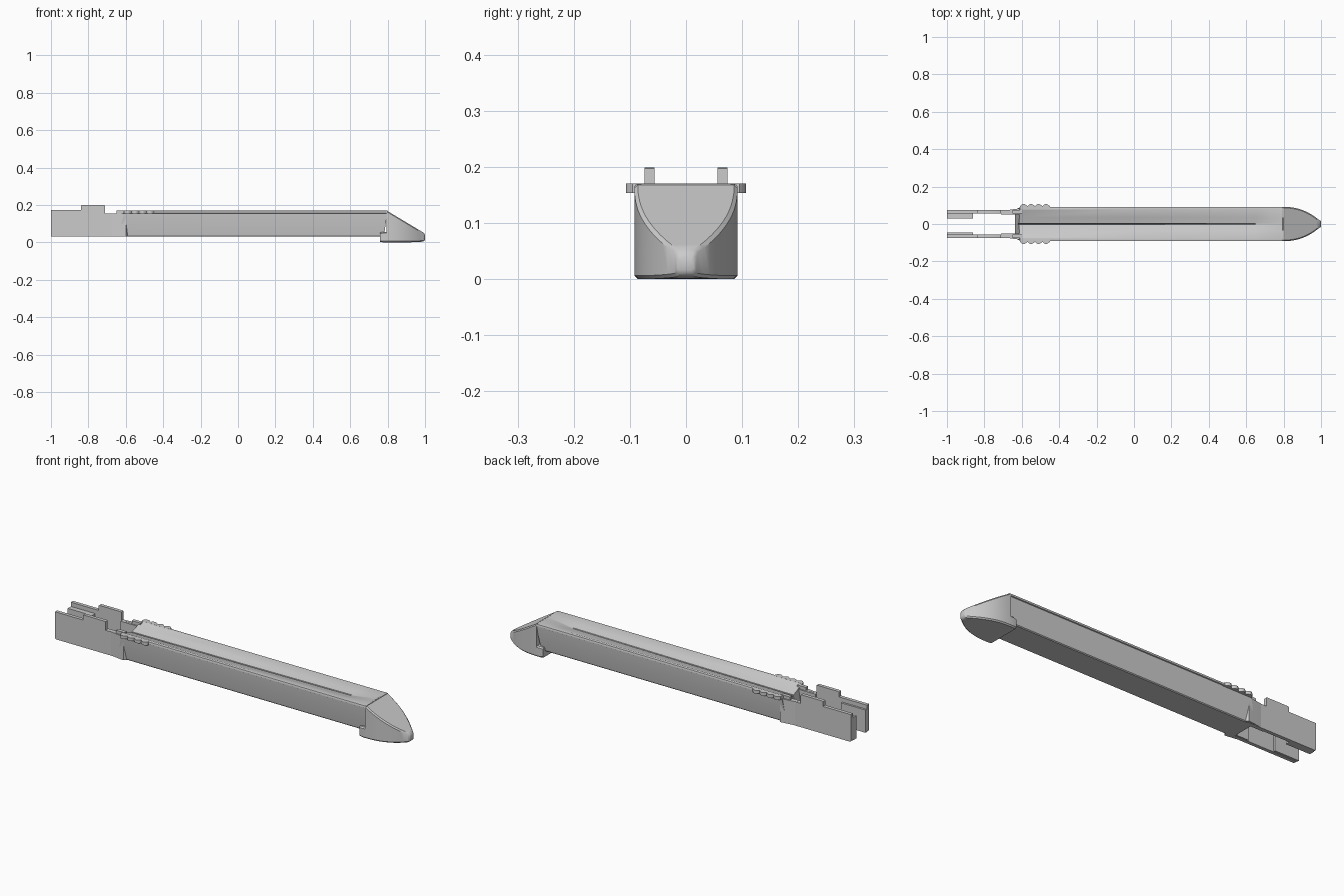
import bpy, bmesh, math

if "Cube" in bpy.data.objects:
    bpy.data.objects.remove(bpy.data.objects["Cube"])


def loft(name, sections, angle=30):
    """Skin closed rings of equal length and cap both ends."""
    bm = bmesh.new()
    rings = [[bm.verts.new(p) for p in s] for s in sections]
    n = len(rings[0])
    for a, b in zip(rings, rings[1:]):
        for i in range(n):
            j = (i + 1) % n
            bm.faces.new((a[i], a[j], b[j], b[i]))
    bm.faces.new(rings[0][::-1])
    bm.faces.new(rings[-1])
    bmesh.ops.recalc_face_normals(bm, faces=bm.faces)
    me = bpy.data.meshes.new(name)
    bm.to_mesh(me)
    bm.free()
    ob = bpy.data.objects.new(name, me)
    bpy.context.collection.objects.link(ob)
    bpy.ops.object.select_all(action='DESELECT')
    ob.select_set(True)
    bpy.context.view_layer.objects.active = ob
    bpy.ops.object.shade_smooth_by_angle(angle=math.radians(angle))
    return ob


def prism_y(name, profile, y0, y1, angle=30):
    """Extrude an x-z outline along y."""
    return loft(name, [[(x, y, z) for x, z in profile] for y in (y0, y1)], angle)


def prism_z(name, profile, z0, z1, angle=30):
    """Extrude an x-y outline along z."""
    return loft(name, [[(x, y, z) for x, y in profile] for z in (z0, z1)], angle)


def box(name, x0, x1, y0, y1, z0, z1):
    return prism_z(name, [(x0, y0), (x1, y0), (x1, y1), (x0, y1)], z0, z1)


# Long body: overhanging lip, tapered sides, shallow valley with a narrow slot
def body_ring(x, dip, slot, low_x):
    half = [(0.004, 0.170 - dip), (0.035, 0.170 - dip * 0.65),
            (0.078, 0.170), (0.090, 0.168), (0.092, 0.164), (0.092, 0.157),
            (0.087, 0.155), (0.083, 0.100), (0.072, 0.034), (0.068, 0.030)]
    left = [(-y, z) for y, z in reversed(half)]
    ring = half + left + [(0, 0.170 - dip - slot)]
    return [(low_x + (x - low_x) * (z - 0.03) / 0.14, y, z) for y, z in ring]


loft("long_body", [body_ring(-0.61, 0.028, 0.05, -0.635),
                   body_ring(0.0, 0.024, 0.02, 0.0),
                   body_ring(0.65, 0.018, 0.002, 0.65),
                   body_ring(0.73, 0.008, 0.0, 0.73),
                   body_ring(0.80, 0.0, 0.0, 0.78)])


# Nose: curved plan outline under a sloping top
def nose_ring(x, w, bottom, top):
    r = min(0.006, w * 0.3)
    half = [(w - r, bottom), (w, bottom + r), (w, top - r), (w - r, top)]
    return [(x, y, z) for y, z in half + [(-y, z) for y, z in reversed(half)]]


nose = []
for i in range(15):
    t = i / 14
    x = 0.795 + 0.195 * t
    w = 0.021 + 0.071 * (1 - t ** 2.3)
    nose.append(nose_ring(x, w, 0.004 * t ** 6, 0.170 - 0.117 * t))
nose.append(nose_ring(0.997, 0.018, 0.009, 0.045))
nose.append(nose_ring(1.0, 0.014, 0.016, 0.037))
loft("nose", nose, 35)

# Heel of the nose below the body
loft("nose_heel", [nose_ring(0.76, 0.089, 0.002, 0.053),
                   nose_ring(0.775, 0.092, 0, 0.055),
                   nose_ring(0.80, 0.092, 0, 0.055)])

# Rear arms: stepped outline, locating lugs and inner pads
ARM = [(-1, 0.035), (-0.995, 0.03), (-0.60, 0.03), (-0.60, 0.170),
       (-0.65, 0.170), (-0.65, 0.153), (-0.71, 0.153), (-0.71, 0.197),
       (-0.715, 0.199), (-0.835, 0.199), (-0.84, 0.197), (-0.84, 0.172), (-1, 0.172)]
for side, tag in ((1, "left"), (-1, "right")):
    prism_y(tag + "_arm", ARM, side * 0.056, side * 0.074)
    inner = 0.030 if side > 0 else 0.046
    box(tag + "_arm_end_pad", -1, -0.86, side * inner, side * 0.058, 0.032, 0.150)
    box(tag + "_arm_root_pad", -0.71, -0.61, side * 0.050, side * 0.058, 0.032, 0.153)
    # Flare between the arm and the wider body
    prism_z(tag + "_flare", [(-0.69, side * 0.072), (-0.645, side * 0.079),
                             (-0.60, side * 0.085), (-0.58, side * 0.06),
                             (-0.69, side * 0.06)], 0.031, 0.154)
    # Scalloped finger grip along the lip
    grip = [(-0.61, side * 0.08)]
    for i in range(41):
        t = i / 40
        grip.append((-0.61 + 0.16 * t,
                     side * (0.095 + 0.012 * abs(math.sin(4 * math.pi * t)))))
    grip.append((-0.45, side * 0.08))
    prism_z(tag + "_finger_grip", grip, 0.153, 0.170, 40)
